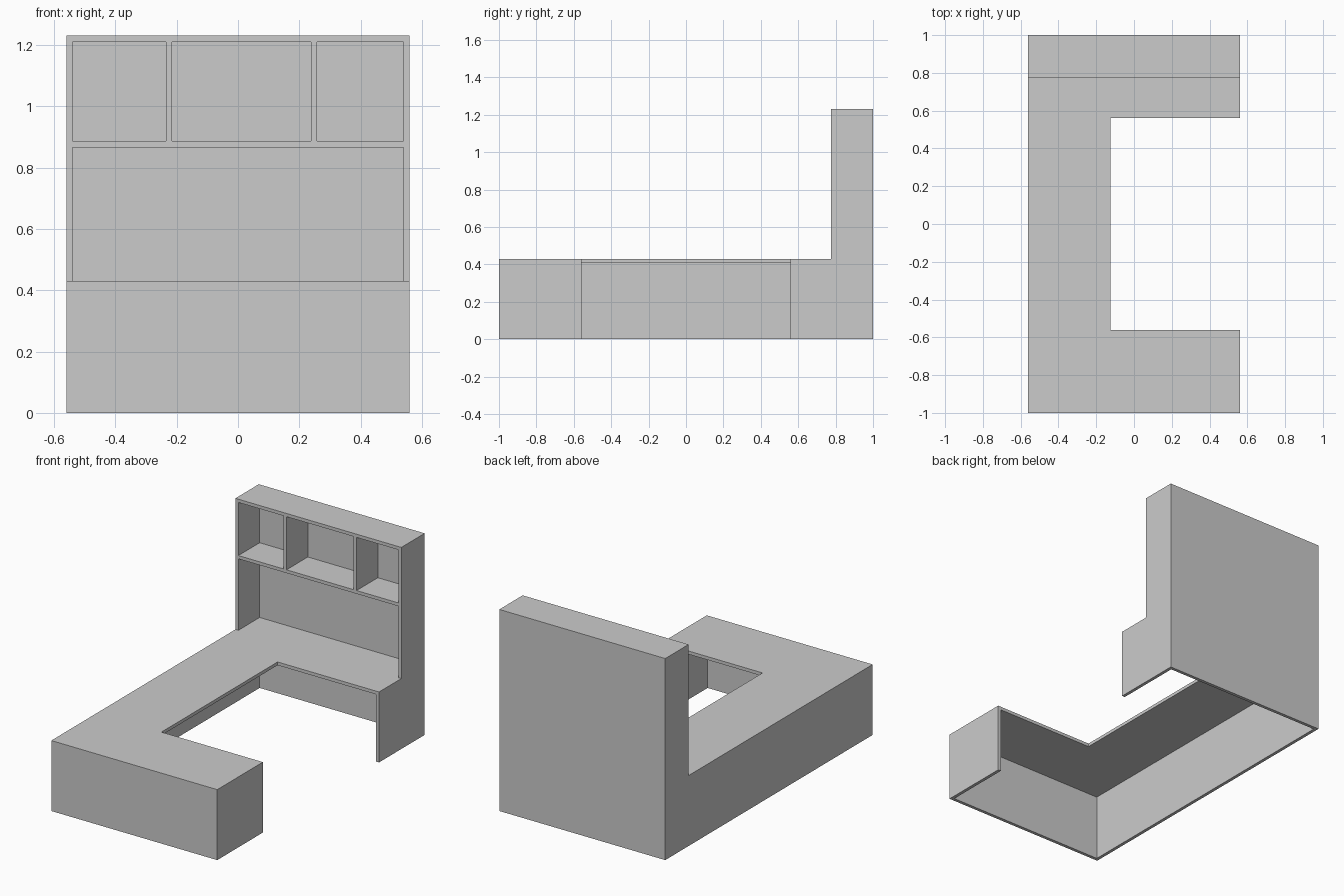
import bpy
import bmesh

if "Cube" in bpy.data.objects:
    bpy.data.objects.remove(bpy.data.objects["Cube"], do_unlink=True)

# Single painted board colour
grey = bpy.data.materials.new("light grey board")
grey.use_nodes = True
colour = (0.6, 0.6, 0.6, 1)
grey.diffuse_color = colour
grey.node_tree.nodes["Principled BSDF"].inputs["Base Color"].default_value = colour


def slab(name, outline, z0, z1):
    """Extrude a flat plan outline from z0 up to z1."""
    bm = bmesh.new()
    base = bm.faces.new([bm.verts.new((x, y, z0)) for x, y in outline])
    top = bmesh.ops.extrude_face_region(bm, geom=[base])["geom"]
    bmesh.ops.translate(bm, vec=(0, 0, z1 - z0),
                        verts=[v for v in top if isinstance(v, bmesh.types.BMVert)])
    bmesh.ops.recalc_face_normals(bm, faces=bm.faces)
    mesh = bpy.data.meshes.new(name)
    bm.to_mesh(mesh)
    bm.free()
    mesh.materials.append(grey)
    obj = bpy.data.objects.new(name, mesh)
    bpy.context.collection.objects.link(obj)
    return obj


def board(name, x0, x1, y0, y1, z0, z1):
    return slab(name, [(x0, y0), (x1, y0), (x1, y1), (x0, y1)], z0, z1)


T = 0.02                    # board thickness
W, D = 0.56, 1.0            # half width and half depth
DESK, HUTCH = 0.43, 1.23    # top heights
UNDER = DESK - T
INNER_X, INNER_Y = -0.125, 0.56
FRONT = 0.775               # front edge of the hutch

# U-shaped desk top, open towards +x
slab("desk_top", [(-W, -D), (W, -D), (W, -INNER_Y), (INNER_X, -INNER_Y),
                  (INNER_X, INNER_Y), (W, INNER_Y), (W, D), (-W, D)], UNDER, DESK)

# Desk panels along the outer edges
board("desk_side_panel", -W, -W + T, -D, D, 0, UNDER)
board("desk_front_panel", -W + T, W - T, -D, -D + T, 0, UNDER)
board("desk_back_panel", -W + T, W - T, D - T, D, 0, UNDER)
board("front_end_panel", W - T, W, -D, -INNER_Y, 0, UNDER)
board("back_end_panel", W - T, W, INNER_Y, D, 0, UNDER)

# Hutch carcass
board("hutch_right_side", -W, -W + T, FRONT, D, DESK, HUTCH - T)
board("hutch_left_side", W - T, W, FRONT, D, DESK, HUTCH - T)
board("hutch_top", -W, W, FRONT, D, HUTCH - T, HUTCH)
board("hutch_back", -W + T, W - T, D - T, D, DESK, HUTCH - T)

# Shelf and its dividers
SHELF = 0.866
board("hutch_shelf", -W + T, W - T, FRONT, D - T, SHELF, SHELF + T)
for side, x in (("right", -0.225), ("left", 0.248)):
    board(side + "_divider", x - T / 2, x + T / 2, FRONT, D - T, SHELF + T, HUTCH - T)
